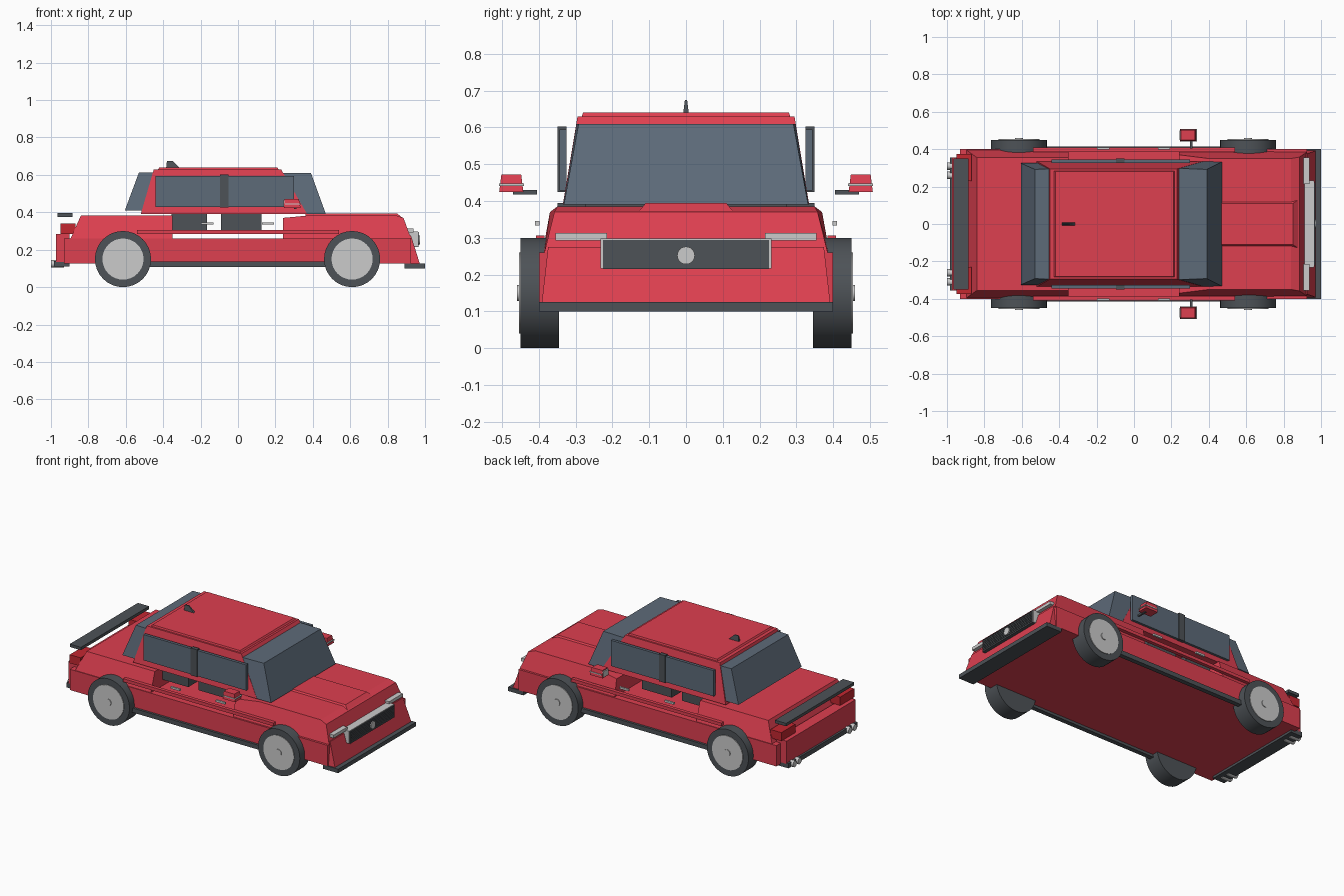
import bpy
from math import radians

if "Cube" in bpy.data.objects:
    bpy.data.objects.remove(bpy.data.objects["Cube"])


def material(name, rgb):
    m = bpy.data.materials.new(name)
    m.diffuse_color = (*rgb, 1)
    m.use_nodes = True
    m.node_tree.nodes["Principled BSDF"].inputs["Base Color"].default_value = m.diffuse_color
    return m


RED = material("red_paint", (0.73, 0.05, 0.08))
LAMP_RED = material("lamp_red", (0.55, 0.02, 0.03))
DARK = material("dark_trim", (0.075, 0.085, 0.095))
GLASS = material("glass", (0.11, 0.145, 0.19))
LIGHT = material("light_metal", (0.7, 0.7, 0.71))


def mesh(name, verts, faces, mat):
    me = bpy.data.meshes.new(name)
    me.from_pydata(verts, [], faces)
    me.materials.append(mat)
    ob = bpy.data.objects.new(name, me)
    bpy.context.collection.objects.link(ob)
    return ob


def box(name, x, y, z, mat):
    """Box from (min, max) ranges."""
    return loft(name, x, y, z[0], x, y, z[1], mat)


def loft(name, xb, yb, zb, xt, yt, zt, mat):
    """Tapered block between a bottom and a top rectangle."""
    v = []
    for x, y, z in ((xb, yb, zb), (xt, yt, zt)):
        v += [(x[0], y[0], z), (x[1], y[0], z), (x[1], y[1], z), (x[0], y[1], z)]
    f = [(3, 2, 1, 0), (4, 5, 6, 7)]
    f += [(i, (i + 1) % 4, (i + 1) % 4 + 4, i + 4) for i in range(4)]
    return mesh(name, v, f, mat)


def prism(name, profile, mat):
    """Side profile of (x, z, half width), counter-clockwise seen from -y."""
    n = len(profile)
    v = [(x, -w, z) for x, z, w in profile] + [(x, w, z) for x, z, w in profile]
    f = [tuple(range(n)), tuple(reversed(range(n, 2 * n)))]
    f += [(i, i + n, (i + 1) % n + n, (i + 1) % n) for i in range(n)]
    return mesh(name, v, f, mat)


def disc(name, r, depth, loc, axis, mat, sides=32):
    bpy.ops.mesh.primitive_cylinder_add(
        vertices=sides, radius=r, depth=depth, location=loc,
        rotation=(radians(90), 0, 0) if axis == "y" else (0, radians(90), 0))
    ob = bpy.context.object
    ob.name = name
    ob.data.materials.append(mat)
    bpy.ops.object.shade_smooth_by_angle(angle=radians(30))
    return ob


def sym(w):
    return (-w, w)


def pair(name, x, y, z, mat):
    """Same box on both sides of the car."""
    box(name + "_left", x, y, z, mat)
    box(name + "_right", x, (-y[1], -y[0]), z, mat)


# Lower body, nose and tail panels
box("lower_body", (-0.93, 0.925), sym(0.40), (0.125, 0.26), RED)
loft("nose_panel", (0.90, 0.972), sym(0.392), 0.125, (0.90, 0.925), sym(0.375), 0.275, RED)
box("tail_panel", (-0.972, -0.90), sym(0.355), (0.135, 0.283), RED)

# Trunk and hood blocks, leaving the door openings free between them
loft("trunk", (-0.895, -0.35), sym(0.395), 0.26, (-0.84, -0.35), sym(0.355), 0.383, RED)
prism("hood", [(0.24, 0.26, 0.39), (0.925, 0.26, 0.385), (0.885, 0.37, 0.358),
               (0.84, 0.385, 0.35), (0.40, 0.385, 0.35), (0.24, 0.37, 0.37)], RED)
prism("hood_bulge", [(0.36, 0.37, 0.13), (0.88, 0.37, 0.13),
                     (0.85, 0.394, 0.11), (0.36, 0.394, 0.11)], RED)
pair("side_moulding", (-0.54, 0.54), (0.385, 0.408), (0.285, 0.306), RED)

# Cabin with raised roof panel
loft("cabin", (-0.52, 0.37), sym(0.335), 0.39, (-0.45, 0.23), sym(0.295), 0.63, RED)
loft("roof_panel", (-0.43, 0.22), sym(0.285), 0.625, (-0.42, 0.21), sym(0.28), 0.64, RED)

# Glass
prism("windshield", [(0.31, 0.39, 0.335), (0.47, 0.39, 0.332),
                     (0.39, 0.61, 0.292), (0.22, 0.61, 0.298)], GLASS)
prism("rear_window", [(-0.605, 0.41, 0.325), (-0.50, 0.41, 0.325),
                      (-0.45, 0.612, 0.295), (-0.53, 0.612, 0.292)], GLASS)
pair("side_window", (-0.44, 0.30), (0.325, 0.344), (0.428, 0.595), GLASS)
pair("window_pillar", (-0.095, -0.05), (0.325, 0.35), (0.425, 0.602), DARK)

# Seats seen through the door openings
pair("rear_seat", (-0.355, -0.165), (0.11, 0.275), (0.30, 0.40), DARK)
pair("front_seat", (-0.09, 0.125), (0.11, 0.275), (0.30, 0.40), DARK)

# Sills, bumpers and spoiler
pair("sill", (-0.50, 0.50), (0.385, 0.415), (0.108, 0.137), DARK)
box("front_bumper", (0.89, 1.0), sym(0.40), (0.10, 0.126), DARK)
box("rear_bumper", (-0.985, -0.90), sym(0.355), (0.11, 0.14), DARK)
box("spoiler", (-0.965, -0.885), sym(0.35), (0.376, 0.395), DARK)

# Lamps and grille
pair("headlight", (0.88, 0.937), (0.215, 0.355), (0.293, 0.313), LIGHT)
pair("tail_lamp", (-0.948, -0.87), (0.23, 0.375), (0.285, 0.34), LAMP_RED)
box("grille_frame", (0.90, 0.962), sym(0.232), (0.217, 0.298), LIGHT)
box("grille", (0.91, 0.966), sym(0.226), (0.215, 0.294), DARK)
for i in range(7):
    z = 0.224 + i * 0.0105
    box(f"grille_bar_{i}", (0.95, 0.969), sym(0.22), (z, z + 0.004), DARK)
disc("grille_disc", 0.024, 0.02, (0.964, 0, 0.252), "x", LIGHT, 24)

# Roof fin antenna
prism("roof_fin", [(-0.385, 0.63, 0.008), (-0.31, 0.635, 0.008),
                   (-0.35, 0.675, 0.003), (-0.38, 0.675, 0.003)], DARK)

# Door handles and mirrors
for label, x in (("rear", -0.165), ("front", 0.16)):
    pair(label + "_handle", (x - 0.033, x + 0.033), (0.398, 0.41), (0.334, 0.346), LIGHT)
pair("mirror_arm", (0.30, 0.312), (0.405, 0.47), (0.418, 0.43), DARK)
for side, s in (("left", 1), ("right", -1)):
    c = s * 0.475
    loft("mirror_" + side, (0.245, 0.335), (c - 0.033, c + 0.033), 0.424,
         (0.25, 0.325), (c - 0.027, c + 0.027), 0.472, RED)
    box("mirror_glass_" + side, (0.242, 0.25), (c - 0.026, c + 0.026), (0.43, 0.466), LIGHT)
    box("mirror_lamp_" + side, (0.25, 0.338), (c - 0.034, c + 0.034), (0.441, 0.447), LIGHT)

# Wheels
for end, x in (("rear", -0.615), ("front", 0.61)):
    for side, s in (("left", 1), ("right", -1)):
        tag = f"{end}_{side}"
        disc("tyre_" + tag, 0.15, 0.105, (x, s * 0.3975, 0.15), "y", DARK)
        disc("rim_" + tag, 0.11, 0.04, (x, s * 0.434, 0.15), "y", LIGHT)
        disc("hub_" + tag, 0.022, 0.02, (x, s * 0.449, 0.15), "y", LIGHT, 16)

# Twin exhaust pipes on each side
for i, y in enumerate((-0.31, -0.26, 0.26, 0.31)):
    disc(f"exhaust_{i}", 0.02, 0.07, (-0.965, y, 0.125), "x", LIGHT, 16)
